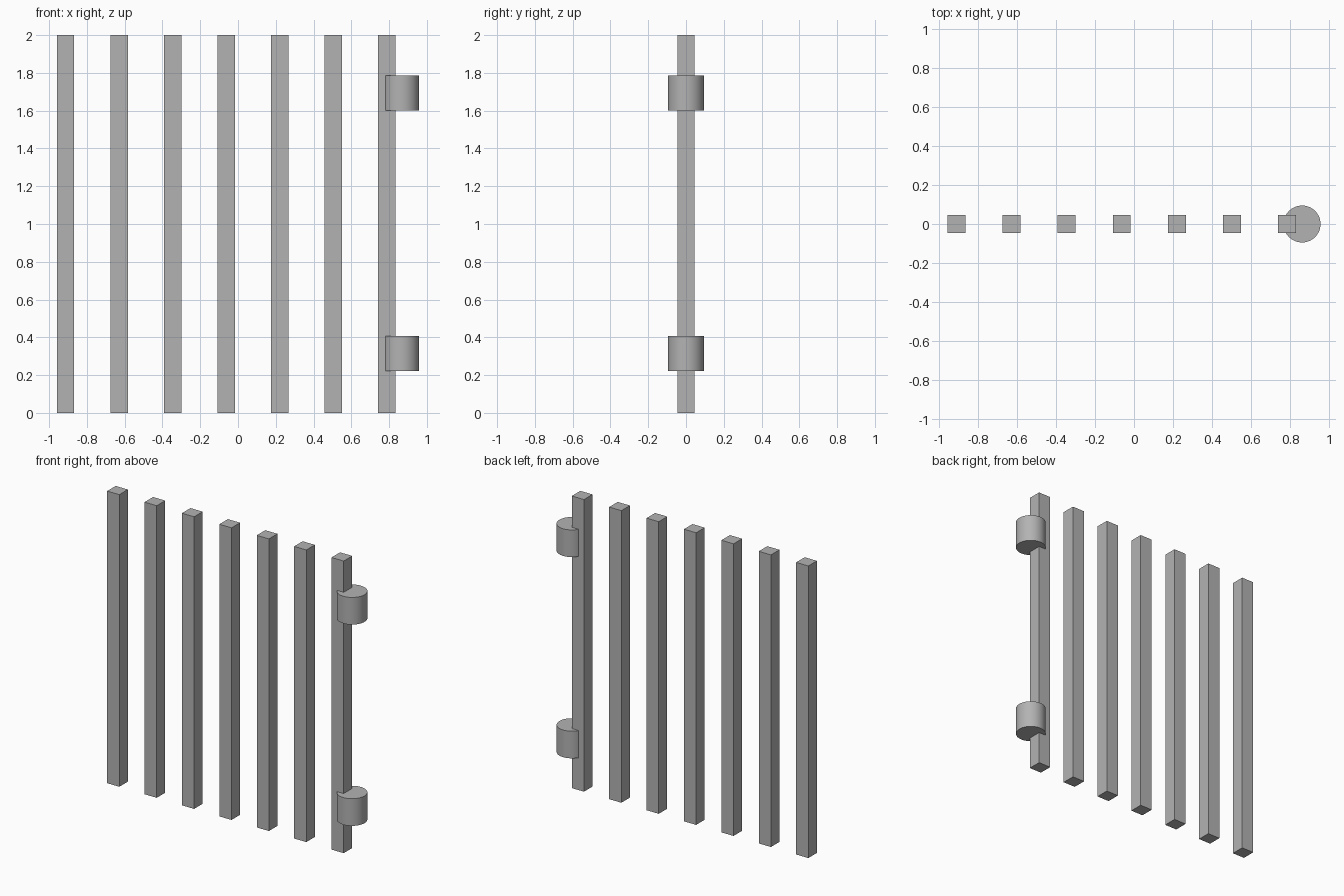
import bpy
import math

cube = bpy.data.objects.get("Cube")
if cube:
    bpy.data.objects.remove(cube, do_unlink=True)

# Single grey metal colour
GREY = (0.45, 0.45, 0.45, 1.0)
metal = bpy.data.materials.new("grey_metal")
metal.use_nodes = True
metal.diffuse_color = GREY
metal.node_tree.nodes["Principled BSDF"].inputs["Base Color"].default_value = GREY

BAR_COUNT = 7
BAR_WIDTH = 0.092
BAR_HEIGHT = 2.0
FIRST_X, LAST_X = -0.913, 0.787
HINGE_X, HINGE_RADIUS, HINGE_HEIGHT = 0.864, 0.095, 0.186


def add_bar(name, x):
    bpy.ops.mesh.primitive_cube_add(size=1, location=(x, 0, BAR_HEIGHT / 2))
    bar = bpy.context.object
    bar.name = name
    bar.scale = (BAR_WIDTH, BAR_WIDTH, BAR_HEIGHT)
    bpy.ops.object.transform_apply(location=False, rotation=False, scale=True)
    bar.data.materials.append(metal)


def add_hinge(name, z):
    bpy.ops.mesh.primitive_cylinder_add(
        vertices=64, radius=HINGE_RADIUS, depth=HINGE_HEIGHT,
        location=(HINGE_X, 0, z))
    hinge = bpy.context.object
    hinge.name = name
    hinge.data.materials.append(metal)
    bpy.ops.object.shade_smooth_by_angle(angle=math.radians(30))


# Row of upright square bars
step = (LAST_X - FIRST_X) / (BAR_COUNT - 1)
for i in range(BAR_COUNT):
    add_bar(f"upright_bar_{i + 1}", FIRST_X + i * step)

# Hinge barrels on the last bar
add_hinge("lower_hinge", 0.315)
add_hinge("upper_hinge", 1.693)
